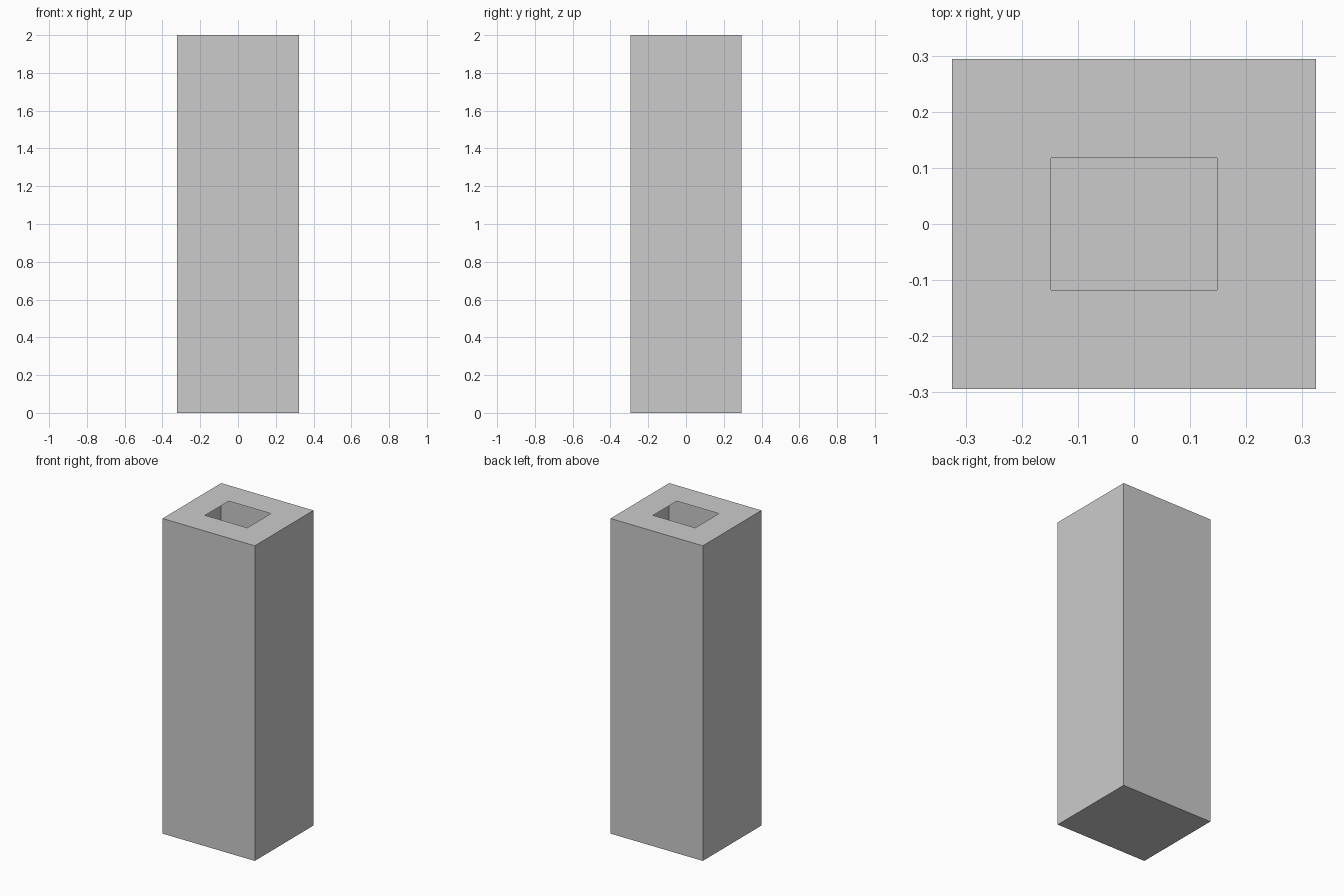
import bpy
import bmesh
from mathutils import Matrix

if "Cube" in bpy.data.objects:
    bpy.data.objects.remove(bpy.data.objects["Cube"])

WIDTH, DEPTH, HEIGHT = 0.648, 0.588, 2.0
RIM = 0.176

bm = bmesh.new()

# Hollow thin-skinned box standing on the ground
bmesh.ops.create_cube(
    bm, size=1,
    matrix=Matrix.Translation((0, 0, HEIGHT / 2)) @ Matrix.Diagonal((WIDTH, DEPTH, HEIGHT, 1)))

# Flat rim on top with a rectangular opening into the hollow inside
bm.normal_update()
top = max(bm.faces, key=lambda f: f.calc_center_median().z)
bmesh.ops.inset_region(bm, faces=[top], thickness=RIM, use_even_offset=True)
bmesh.ops.delete(bm, geom=[top], context='FACES_ONLY')

mesh = bpy.data.meshes.new("hollow_pillar")
bm.to_mesh(mesh)
bm.free()
pillar = bpy.data.objects.new("hollow_pillar", mesh)
bpy.context.collection.objects.link(pillar)
